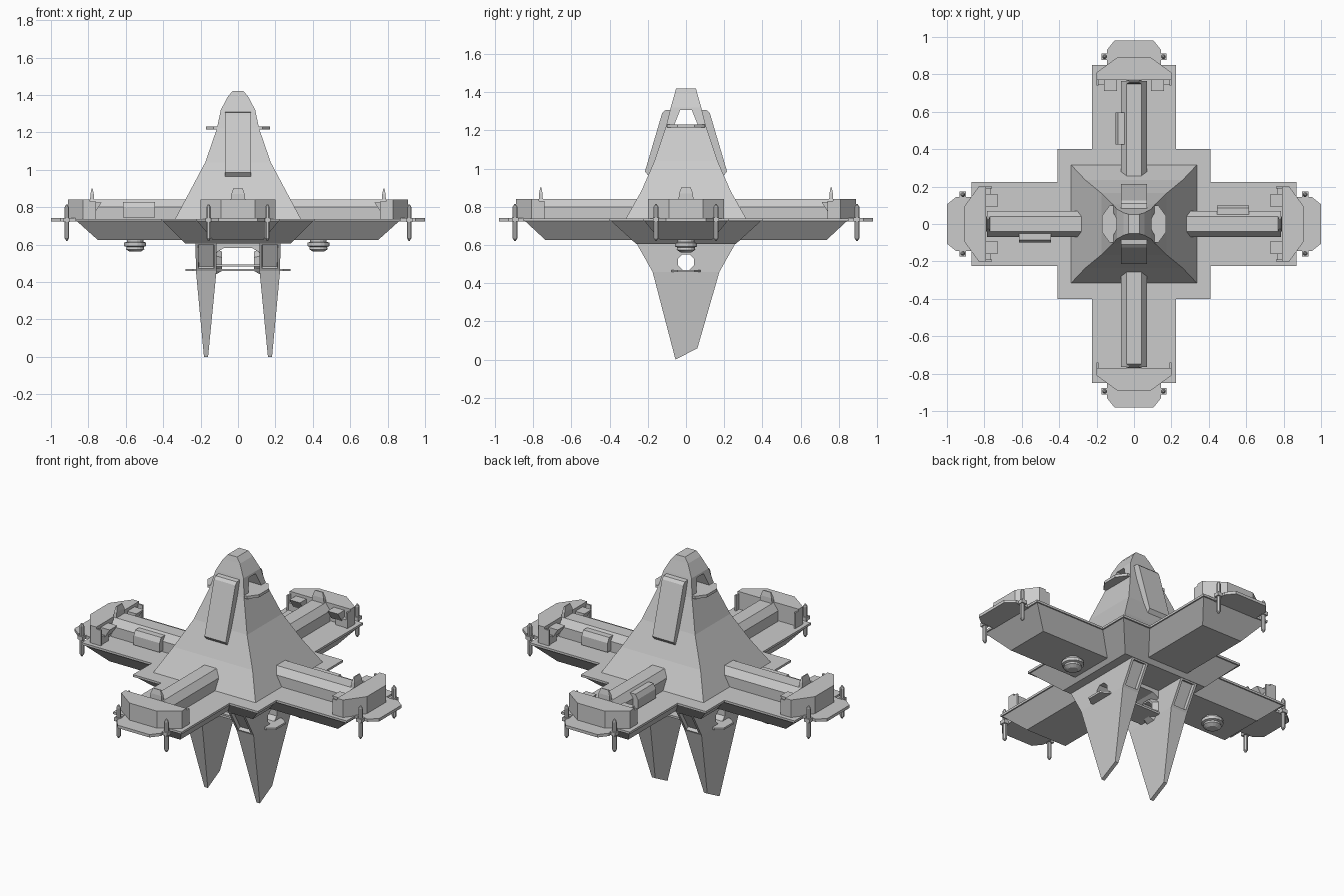
import bpy, bmesh
from math import pi, cos, sin
from mathutils import Matrix, Vector

if "Cube" in bpy.data.objects:
    bpy.data.objects.remove(bpy.data.objects["Cube"])

I = Matrix.Identity(4)


def loft(name, loops, m=I):
    """Skin a stack of equal-length 3D loops and cap both ends."""
    bm = bmesh.new()
    rings = [[bm.verts.new(m @ Vector(p)) for p in lp] for lp in loops]
    n = len(rings[0])
    for a, b in zip(rings, rings[1:]):
        for i in range(n):
            bm.faces.new((a[i], a[(i + 1) % n], b[(i + 1) % n], b[i]))
    bm.faces.new(rings[0][::-1])
    bm.faces.new(rings[-1])
    bmesh.ops.recalc_face_normals(bm, faces=bm.faces)
    me = bpy.data.meshes.new(name)
    bm.to_mesh(me)
    bm.free()
    ob = bpy.data.objects.new(name, me)
    bpy.context.collection.objects.link(ob)
    return ob


def rect(z, hx, hy, cx=0, cy=0):
    return [(cx - hx, cy - hy, z), (cx + hx, cy - hy, z),
            (cx + hx, cy + hy, z), (cx - hx, cy + hy, z)]


def box(name, x0, x1, y0, y1, z0, z1, m=I):
    r = ((x1 - x0) / 2, (y1 - y0) / 2, (x0 + x1) / 2, (y0 + y1) / 2)
    return loft(name, [rect(z0, *r), rect(z1, *r)], m)


def prism(name, pts, axis, lo, hi, m=I):
    """Extrude a 2D profile along x, y or z."""
    put = {'x': lambda p, d: (d, p[0], p[1]),
           'y': lambda p, d: (p[0], d, p[1]),
           'z': lambda p, d: (p[0], p[1], d)}[axis]
    return loft(name, [[put(p, d) for p in pts] for d in (lo, hi)], m)


def turned(name, prof, n, m):
    """Round part from (radius, z) pairs."""
    return loft(name, [[(r * cos(2 * pi * (i + .5) / n), r * sin(2 * pi * (i + .5) / n), z)
                        for i in range(n)] for r, z in prof], m)


def mirrored(half):
    """Close a half outline (second coordinate positive) across its axis."""
    return half + [(x, -y) for x, y in reversed(half)]


def cut(obs, cutter):
    for ob in obs:
        mod = ob.modifiers.new("cut", 'BOOLEAN')
        mod.operation = 'DIFFERENCE'
        mod.solver = 'EXACT'
        mod.object = cutter
        bpy.context.view_layer.objects.active = ob
        bpy.ops.object.modifier_apply(modifier=mod.name)
    bpy.data.objects.remove(cutter)


# Thin cross-shaped deck with square corners around the middle
half = [(.87, .225), (.41, .225), (.41, .40), (.225, .40), (.225, .85)]
half += [(-x, y) for x, y in reversed(half)]
prism("deck", mirrored(half), 'z', .725, .738)

# Tapered undersides
loft("hull_center", [rect(.605, .28, .26), rect(.728, .405, .395)])
loft("hull_cross_x", [rect(.625, .75, .135), rect(.728, .865, .22)])
loft("hull_cross_y", [rect(.6255, .135, .735), rect(.7275, .22, .845)])

# Central tower with see-through head
tower = loft("tower", [rect(.73, .34, .32), rect(.88, .26, .235), rect(1.04, .175, .165),
                       rect(1.22, .113, .105), rect(1.32, .092, .08),
                       rect(1.39, .055, .06), rect(1.42, .03, .052)])
cut([tower], prism("window", [(-.06, 1.232), (.06, 1.232), (.03, 1.308), (-.03, 1.308)],
                   'x', -.3, .3))
tip = [(.17, .045), (.13, .1), (-.13, .1), (-.17, .045)]
prism("head_platform", mirrored(tip), 'z', 1.216, 1.232)
slab = [(.19, .955), (.215, .985), (.125, 1.29), (.11, 1.305), (.06, 1.31), (.10, 1.0)]
for s in (-1, 1):
    prism("tower_panel", [(s * y, z) for y, z in slab], 'x', -.07, .07)

# Four arms: ridge, end block, consoles, docking plate and posts
for k in range(4):
    m = Matrix.Rotation(k * pi / 2, 4, 'Z') @ Matrix.Translation((-.02 * (k % 2), 0, 0))
    prism("arm_ridge", [(-.07, .73), (.07, .73), (.07, .80), (.04, .84), (-.04, .84), (-.07, .80)],
          'x', .2, .785, m)
    prism("end_block", mirrored([(.79, .2), (.83, .2), (.91, .09)]), 'z', .735, .842, m)
    loft("ridge_fin", [rect(.83, .011, .04, .78), rect(.87, .009, .036, .78),
                       rect(.90, .003, .025, .78)], m)
    prism("docking_plate", mirrored([(.8, .145), (.95, .145), (1.0, .105)]), 'z', .724, .741, m)
    for s in (-1, 1):
        box("block_wing", .76, .80, *sorted((s * .19, s * .2)), .735, .83, m)
        p = m @ Matrix.Translation((.915, s * .157, 0))
        turned("post", [(.004, .62), (.013, .635), (.013, .80), (.004, .815)], 8, p)
        box("post_clamp", -.017, .017, -.017, .017, .722, .743, p)
        if k != 3:
            prism("console", [(.73, .825), (.795, .825), (.795, .77), (.765, .77)], 'y',
                  *sorted((s * .09, s * .16)), m)
            box("console_base", .765, .80, *sorted((s * .12, s * .195)), .735, .785, m)
    # Equipment box on the ridge side of three arms
    if k != 3:
        prism("equipment_box", [(.05, .745), (.10, .745), (.10, .80), (.085, .828), (.05, .828)],
              'x', .445, .615, m)

# Stepped turrets below the left and right arms
for x in (-.55, .43):
    turned("belly_turret", [(.045, .635), (.045, .615), (.06, .61), (.06, .592), (.047, .588),
                            (.05, .575), (.03, .562)], 16, Matrix.Translation((x, 0, 0)))

# Two blade fins with recessed shoulders, collars and a round hole
for s in (-1, 1):
    def ring(x0, x1, back, front):
        (ya, za), (yb, zb) = back, front
        return [(s * x0, ya, za), (s * x1, ya, za), (s * x1, yb, zb), (s * x0, yb, zb)]
    fin = loft("blade_fin", [ring(.115, .227, (-.26, .61), (.26, .61)),
                             ring(.115, .225, (-.175, .46), (.175, .46)),
                             ring(.16, .182, (-.055, 0), (.06, .06))])
    bm = bmesh.new()
    bm.from_mesh(fin.data)
    ends = [f for f in bm.faces if f.calc_center_median().z > .5 and abs(f.normal.y) > .5]
    bmesh.ops.inset_individual(bm, faces=ends, thickness=.02, depth=0)
    bmesh.ops.inset_individual(bm, faces=ends, thickness=.002, depth=-.02)
    bm.to_mesh(fin.data)
    bm.free()
    side = Matrix.Rotation(s * pi / 2, 4, 'Y')
    hub = Matrix.Translation((0, 0, .51)) @ side
    collar = turned("hole_collar", [(.055, .085), (.075, .118)], 8, hub)
    cut([fin, collar], turned("hole", [(.045, .02), (.045, .3)], 8, hub))

# Thin platform and brace bridging the fins
prism("fin_platform", mirrored([(.28, .045), (.24, .075), (-.24, .075), (-.28, .045)]),
      'z', .458, .47)
box("fin_brace", -.12, .12, -.1, -.07, .483, .493)
prism("fin_arch", [(-.12, .61), (-.12, .555), (-.075, .582), (.075, .582), (.12, .555), (.12, .61)],
      'y', -.07, .07)
